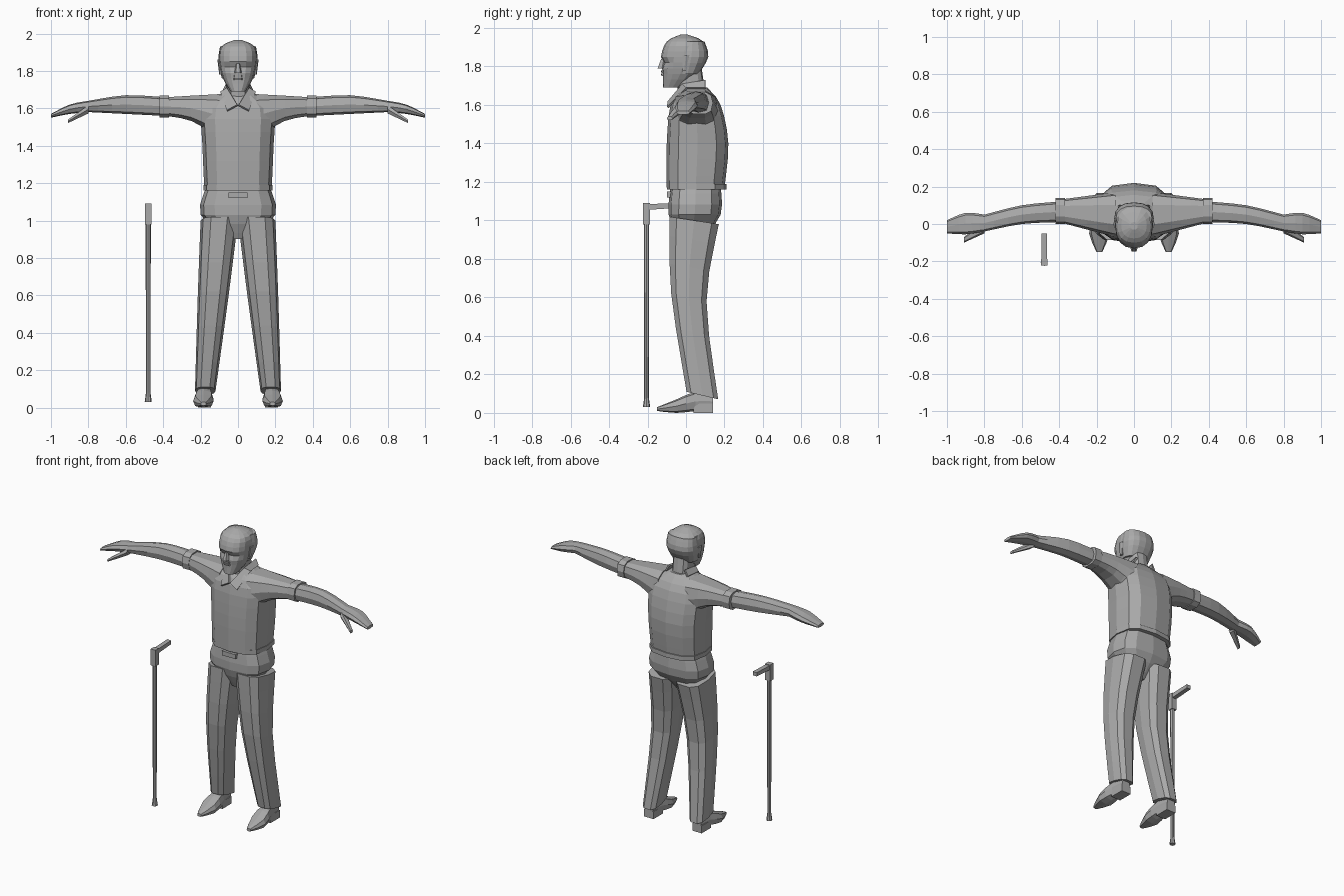
import bpy
import bmesh
import math
from mathutils import Vector

# Remove the default cube only
default_cube = bpy.data.objects.get("Cube")
if default_cube:
    bpy.data.objects.remove(default_cube, do_unlink=True)

# One plain grey for the whole figure
grey = bpy.data.materials.new("plain_grey")
grey.use_nodes = True
grey.diffuse_color = (0.4, 0.4, 0.4, 1)
for node in grey.node_tree.nodes:
    if node.type == "BSDF_PRINCIPLED":
        node.inputs["Base Color"].default_value = grey.diffuse_color


def finish(name, bm):
    """Turn a bmesh into a flat shaded object."""
    bmesh.ops.recalc_face_normals(bm, faces=bm.faces[:])
    mesh = bpy.data.meshes.new(name)
    bm.to_mesh(mesh)
    bm.free()
    mesh.materials.append(grey)
    obj = bpy.data.objects.new(name, mesh)
    bpy.context.collection.objects.link(obj)
    return obj


def smooth_sections(keys, steps):
    """Run a smooth curve through the key sections; two keys stay straight."""
    keys = [Vector(key) for key in keys]
    if len(keys) == 2:
        return keys
    sections = []
    for i in range(len(keys) - 1):
        start, end = keys[i], keys[i + 1]
        leave = (end - keys[max(i - 1, 0)]) / 2
        arrive = (keys[min(i + 2, len(keys) - 1)] - start) / 2
        for step in range(steps):
            t = step / steps
            ease = t * t * (3 - 2 * t)
            sections.append(start.lerp(end, ease) + leave * t * (1 - t) ** 2
                            - arrive * t * t * (1 - t))
    return sections + [keys[-1]]


def rounded(angle_value, power):
    return math.copysign(abs(angle_value) ** power, angle_value)


def loft(name, axis, keys, sides=8, power=0.7, side=1, tilt=0, steps=3):
    """Skin rounded sections; each key is (position, low a, high a, low b, high b)."""
    bm = bmesh.new()
    turn = math.pi / 4 if sides == 4 else 0
    loops = []
    for t, a_low, a_high, b_low, b_high in smooth_sections(keys, steps):
        loop = []
        for i in range(sides):
            angle = turn + math.tau * i / sides
            u = rounded(math.cos(angle), power)
            v = rounded(math.sin(angle), power)
            a = (a_low + a_high + u * (a_high - a_low)) / 2
            b = (b_low + b_high + v * (b_high - b_low)) / 2
            point = {"x": (t, a, b), "y": (a, t, b), "z": (a, b, t + tilt * v)}[axis]
            loop.append(bm.verts.new((point[0] * side, *point[1:])))
        loops.append(loop)
    for lower, upper in zip(loops, loops[1:]):
        for i in range(sides):
            j = (i + 1) % sides
            bm.faces.new((lower[i], lower[j], upper[j], upper[i]))
    bm.faces.new(loops[0])
    bm.faces.new(loops[-1])
    return finish(name, bm)


def column(name, keys, sides=12, power=0.7):
    """Upright loft centred on x = 0; each key is (z, half width, front, back)."""
    full = [(z, -width, width, front, back) for z, width, front, back in keys]
    return loft(name, "z", full, sides, power)


def box(name, x, y, z, side=1):
    return loft(name, "z", [(height, *x, *y) for height in z], sides=4, power=0, side=side)


# Shirt with a hem band
column("shirt_body", [(1.17, .18, -.1, .2), (1.4, .19, -.1, .22),
                      (1.6, .19, -.08, .18), (1.69, .07, -.02, .11)])
column("shirt_hem", [(z, .185, -.1, .21) for z in (1.16, 1.19)])

# Trouser top and belt buckle
column("trouser_seat", [(.9, .04, -.04, .08), (1.03, .2, -.09, .18), (1.18, .17, -.08, .18)])
box("belt_buckle", (-.05, .05), (-.1, -.05), (1.12, 1.15))

# Neck and head, with the eye sockets sunk under the brow
column("neck", [(1.6, .06, -.04, .11), (1.8, .06, -.05, .08)])
head_keys = [(1.69, .04, -.12, -.02), (1.76, .08, -.12, .06), (1.85, .1, -.13, .11),
             (1.93, .09, -.1, .09), (1.965, .02, -.03, .01)]
head = column("head", head_keys, sides=16, power=.85)
for vert in head.data.vertices:
    if abs(vert.co.z - 1.82) < .01 and vert.co.y < -.07 and vert.co.x:
        vert.co.y += .015

# Hair is a slightly larger shell set back from the face
pad = .006
column("hair", [(z, width + pad, front + .07, back + pad)
                for z, width, front, back in head_keys[1:-1]], sides=16, power=.85)

# Nose and lips
column("nose", [(1.79, .02, -.15, -.1), (1.84, .01, -.13, -.1)], sides=6)
for name, height in (("lower_lip", 1.757), ("upper_lip", 1.773)):
    column(name, [(height - pad, .024, -.128, -.1), (height + pad, .024, -.13, -.1)], sides=8)

for prefix, side in (("left", 1), ("right", -1)):
    loft(prefix + "_ear", "z", [(1.78, .08, .1, -.02, 0), (1.86, .09, .11, -.02, .02)],
         sides=6, side=side)

    # Collar leaf folded over the shirt
    bm = bmesh.new()
    outer = (.085, .1, 1.69), (.095, 0, 1.69), (.06, -.1, 1.59)
    inner = (.065, .1, 1.73), (.06, -.02, 1.71), (.005, -.095, 1.62)
    rows = [[bm.verts.new((x * side, y, z)) for x, y, z in row] for row in (outer, inner)]
    for i in range(2):
        bm.faces.new((rows[0][i], rows[0][i + 1], rows[1][i + 1], rows[1][i]))
    leaf = finish(prefix + "_collar", bm)
    leaf.modifiers.new("thickness", "SOLIDIFY").thickness = .012

    # Sleeve with a turned cuff
    loft(prefix + "_sleeve", "x", [(.1, -.07, .17, 1.44, 1.68), (.25, -.03, .15, 1.53, 1.67),
                                   (.4, .01, .13, 1.56, 1.66)], sides=10, side=side)
    loft(prefix + "_cuff", "x", [(x, 0, .14, 1.55, 1.67) for x in (.37, .42)],
         sides=10, side=side)

    # Forearm running into a mitten-like hand
    wrist = (.8, -.04, .05, 1.58, 1.64)
    loft(prefix + "_forearm", "x", [(.4, .01, .12, 1.56, 1.66), (.6, 0, .1, 1.57, 1.67), wrist],
         side=side)
    loft(prefix + "_hand", "x", [wrist, (.9, -.055, .06, 1.57, 1.62),
                                 (1, -.05, .02, 1.55, 1.57)], side=side)
    loft(prefix + "_thumb", "x", [(.8, -.05, .01, 1.57, 1.62), (.91, -.1, -.07, 1.52, 1.54)],
         sides=6, side=side)

    # Trouser leg, its hem lower at the heel
    loft(prefix + "_trouser_leg", "z", [(.09, .12, .23, 0, .17), (.6, .05, .215, -.08, .11),
                                        (1, 0, .2, -.09, .175)],
         sides=10, side=side, tilt=-.02)

    # Shoe with a separate heel
    loft(prefix + "_shoe", "y", [(-.15, .17, .2, .01, .03), (-.05, .13, .24, 0, .07),
                                 (.05, .14, .22, .01, .11), (.14, .15, .21, .02, .1)],
         side=side, steps=2)
    box(prefix + "_heel", (.145, .215), (.04, .14), (0, .05), side)


# Walking cane with a bent handle
def cane_part(name, levels, sides):
    x, y = -.48, -.205
    loft(name, "z", [(z, x - r, x + r, y - r, y + r) for z, r in levels],
         sides, 0 if sides == 4 else 1)


cane_part("cane_shaft", [(.05, .012), (1, .014)], sides=8)
cane_part("cane_tip", [(.03, .019), (.08, .012)], sides=8)
cane_part("cane_collar", [(.98, .018), (1.09, .018)], sides=4)
loft("cane_handle", "y", [(-.2, -.495, -.465, 1.055, 1.085), (-.05, -.495, -.465, 1.065, 1.09)],
     sides=4, power=0)
